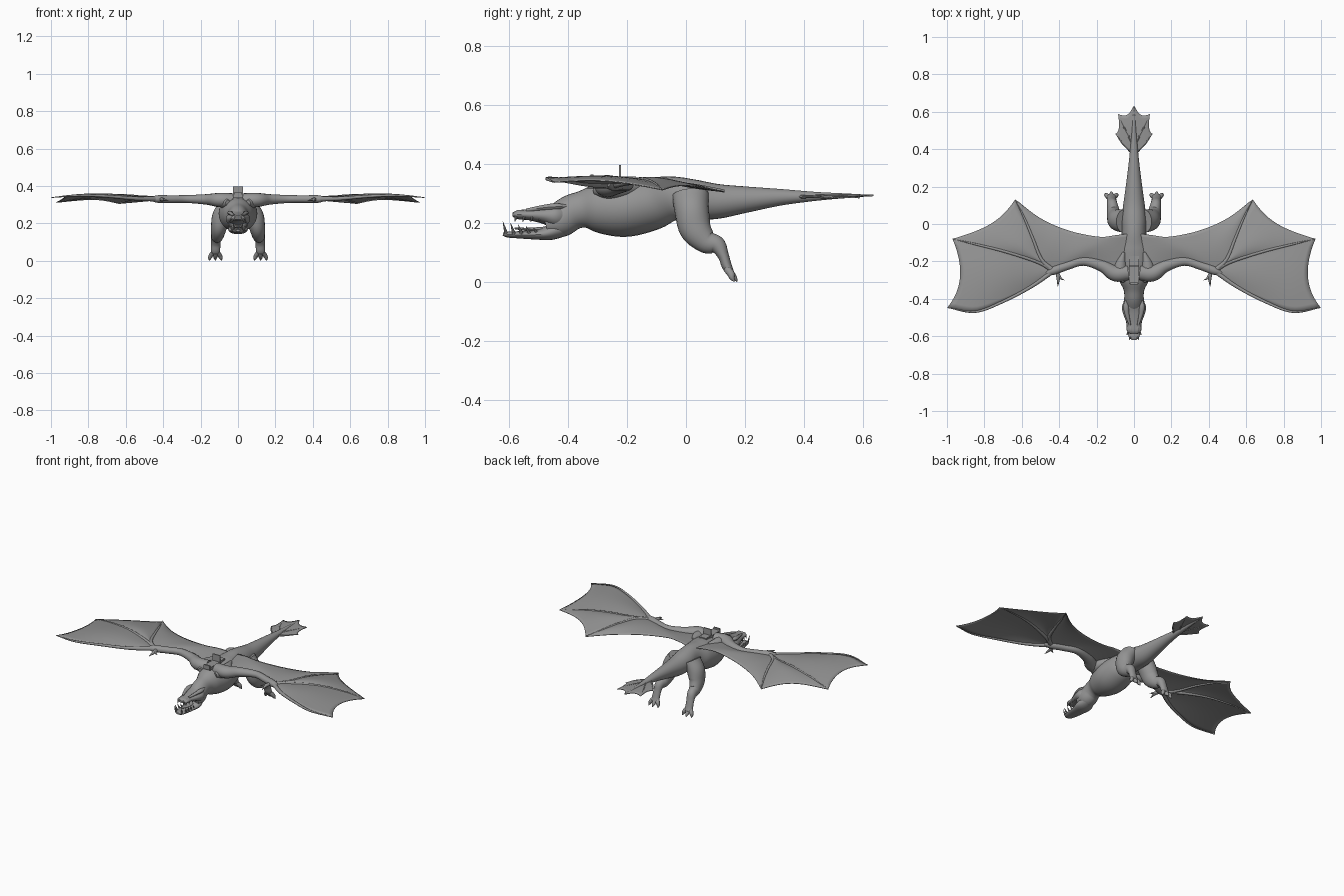
import bpy, bmesh, math
from mathutils import Vector

# dark grey hide used on every part
hide = bpy.data.materials.new("dark_grey")
hide.diffuse_color = (.3, .3, .3, 1)


def spline(pts, t):
    """Catmull-Rom sample of a list of equal-length tuples, t in 0..1."""
    n = len(pts) - 1
    f = min(max(t, 0), 1) * n
    i = min(int(f), n - 1)
    u = f - i
    p1, p2 = pts[i], pts[i + 1]
    p0 = pts[i - 1] if i > 0 else [2 * a - b for a, b in zip(p1, p2)]
    p3 = pts[i + 2] if i + 2 <= n else [2 * b - a for a, b in zip(p1, p2)]
    return [0.5 * (2 * b + (c - a) * u + (2 * a - 5 * b + 4 * c - d) * u * u
                   + (3 * b - a - 3 * c + d) * u ** 3)
            for a, b, c, d in zip(p0, p1, p2, p3)]


def finish(bm, name, mirror=False, thick=0, angle=40):
    bmesh.ops.remove_doubles(bm, verts=bm.verts, dist=1e-5)
    bmesh.ops.recalc_face_normals(bm, faces=bm.faces)
    me = bpy.data.meshes.new(name)
    bm.to_mesh(me)
    bm.free()
    me.materials.append(hide)
    ob = bpy.data.objects.new(name, me)
    bpy.context.collection.objects.link(ob)
    if thick:
        m = ob.modifiers.new("thickness", 'SOLIDIFY')
        m.thickness, m.offset = thick, 0
    if mirror:
        ob.modifiers.new("mirror", 'MIRROR')
    bpy.ops.object.select_all(action='DESELECT')
    ob.select_set(True)
    bpy.context.view_layer.objects.active = ob
    bpy.ops.object.shade_smooth_by_angle(angle=math.radians(angle))
    return ob


def add_tube(bm, pts, ref=(1, 0, 0), steps=6, sides=16):
    """Tapered tube; each point is (x, y, z, radius along ref, other radius)."""
    n = (len(pts) - 1) * steps
    rows = [spline(pts, i / n) for i in range(n + 1)]
    rings = []
    for i, r in enumerate(rows):
        tan = (Vector(rows[min(i + 1, n)][:3]) - Vector(rows[max(i - 1, 0)][:3])).normalized()
        u = Vector(ref)
        u = (u - tan * u.dot(tan)).normalized()
        v = tan.cross(u)
        ring = []
        for k in range(sides):
            a = 2 * math.pi * k / sides
            ring.append(bm.verts.new(Vector(r[:3]) + u * (math.cos(a) * max(r[3], .0005))
                                     + v * (math.sin(a) * max(r[4], .0005))))
        rings.append(ring)
    for a, b in zip(rings, rings[1:]):
        for k in range(sides):
            j = (k + 1) % sides
            bm.faces.new((a[k], a[j], b[j], b[k]))
    bm.faces.new(rings[0])
    bm.faces.new(rings[-1])


def tubes(name, paths, mirror=False, **kw):
    bm = bmesh.new()
    for p in paths:
        add_tube(bm, p, **kw)
    return finish(bm, name, mirror)


def spike(a, b, r):
    m = [(p + q) / 2 for p, q in zip(a, b)]
    return [(*a, r, r), (*m, r * .65, r * .65), (*b, 0, 0)]


def add_panel(bm, a, b, scallop=0, bulge=0, n=20, m=12):
    """Membrane stretched between two splines, with a scalloped far edge."""
    grid = []
    for i in range(n + 1):
        row = []
        for j in range(m + 1):
            s = j / m
            t = i / n * (1 - scallop * 4 * s * (1 - s))
            p = Vector(spline(a, t)).lerp(Vector(spline(b, t)), s)
            p.z += bulge * math.sin(math.pi * s) * math.sin(math.pi * t * .8)
            row.append(bm.verts.new(p))
        grid.append(row)
    for i in range(n):
        for j in range(m):
            bm.faces.new((grid[i][j], grid[i + 1][j], grid[i + 1][j + 1], grid[i][j + 1]))


# body, neck and tail in one tapered tube: (y, z, half width, half height)
body = [(-.475, .195, .046, .040), (-.43, .208, .056, .058), (-.39, .234, .052, .060),
        (-.35, .246, .056, .063), (-.30, .25, .080, .083), (-.21, .25, .103, .097),
        (-.12, .265, .094, .091), (-.05, .282, .066, .076), (.02, .28, .066, .068),
        (.10, .273, .058, .060), (.20, .279, .044, .045), (.32, .287, .029, .028),
        (.44, .290, .017, .015), (.54, .292, .009, .008), (.63, .293, .002, .002)]
tubes("body", [[(0, *s) for s in body]], sides=28)

# head: skull with upper jaw, lower jaw, tongue
tubes("upper_head", [[(0, *s) for s in [
    (-.40, .225, .044, .042), (-.44, .223, .064, .044), (-.48, .226, .058, .030),
    (-.53, .228, .040, .019), (-.57, .228, .038, .015), (-.588, .228, .020, .006)]]], sides=20)
tubes("lower_jaw", [[(0, *s) for s in [
    (-.41, .190, .040, .034), (-.46, .168, .052, .026), (-.51, .160, .044, .016),
    (-.57, .160, .036, .012), (-.605, .161, .028, .010), (-.62, .162, .012, .005)]]], sides=20)
tubes("tongue", [[(0, -.45, .18, .02, .01), (0, -.53, .178, .018, .006), (0, -.58, .182, .005, .003)]])
tubes("brows", [[(.022, -.54, .243, .006, .006), (.038, -.48, .252, .012, .010),
                 (.042, -.44, .255, .015, .012), (.042, -.40, .258, .003, .003)]], True, sides=10)
tubes("nostrils", [[(.016, -.585, .232, .004, .004), (.018, -.565, .236, .010, .008),
                    (.016, -.535, .238, .004, .004)]], True, sides=10)

# teeth along both jaws
teeth = []
for i in range(5):
    y = -.608 + i * .026
    x = .020 + .012 * min(i, 1)
    h = .042 - .005 * i
    teeth.append(spike((x, y, .163), (x + .007, y - .012, .163 + h), .006))
for i in range(4):
    y = -.575 + i * .027
    teeth.append(spike((.028 + .004 * i, y, .222), (.03 + .004 * i, y - .004, .203), .005))
tubes("teeth", teeth, True, sides=8, steps=2)

# hind legs with toes
tubes("hind_leg", [[(.055, .015, .295, .045, .062), (.085, .020, .24, .052, .058),
                    (.102, .032, .18, .043, .054), (.110, .068, .137, .034, .040),
                    (.116, .105, .125, .028, .030), (.119, .126, .090, .025, .019),
                    (.120, .138, .055, .025, .017), (.121, .152, .030, .026, .012)]],
      True, sides=20)
tubes("toes", [[(.121 + d * .4, .138, .045, .012, .013), (.121 + d * .8, .152, .028, .012, .013),
                (.121 + d, .160 + e, .014, .009, .009), (.121 + d * 1.1, .168 + e, .001, .001, .001)]
               for d, e in ((-.030, -.004), (0, .005), (.030, -.004))], True, sides=10)

# wing skeleton lines
arm = [(.03, -.26, .325), (.10, -.265, .325), (.17, -.225, .328), (.27, -.20, .330),
       (.36, -.225, .330), (.43, -.25, .330)]
wrist = arm[-1]
finger1 = [wrist, (.55, -.335, .333), (.70, -.415, .345), (.85, -.470, .350), (.998, -.447, .338)]
finger2 = [wrist, (.51, -.205, .336), (.68, -.15, .347), (.84, -.110, .335), (.97, -.08, .312)]
finger3 = [wrist, (.495, -.19, .338), (.54, -.08, .338), (.585, .03, .325), (.635, .13, .305)]
trailing = [(.02, -.05, .340), (.10, -.06, .348), (.19, -.068, .345), (.35, -.035, .332),
            (.50, .03, .318), (.635, .13, .305)]

# wing membranes
bm = bmesh.new()
add_panel(bm, finger1, finger2, .10, .012)
add_panel(bm, finger2, finger3, .10, .012)
add_panel(bm, arm + finger3[1:], trailing, 0, .010, n=36)
finish(bm, "wing_membrane", True, .004, 60)

# wing arm and fingers
radii = [.036, .038, .028, .021, .020, .020]
tubes("wing_arm", [[(*p, r, r * 1.1) for p, r in zip(arm + [(.47, -.265, .331)],
                                                     radii + [.008])]], True, ref=(0, 0, 1))
tubes("wing_fingers", [[(*p, r, r) for p, r in zip(f, (.014, .010, .008, .006, .002))]
                       for f in (finger1, finger2, finger3)], True, ref=(0, 0, 1), sides=10)
tubes("wing_claws", [[(.41, -.255, .328, .011, .011), (.405, -.295, .326, .009, .009),
                      (.408, -.335, .318, .001, .001)],
                     [(.41, -.26, .328, .010, .010), (.392, -.290, .326, .006, .006),
                      (.372, -.300, .322, .001, .001)]], True, ref=(0, 0, 1), sides=10)
tubes("shoulder", [[(.055, -.31, .31, .012, .015), (.07, -.27, .315, .034, .034),
                    (.072, -.22, .318, .034, .034), (.055, -.15, .325, .01, .02)]], True)

# tail fin with ribs
ribs = [[(.010, .37, .288), (.022, .385, .288), (.032, .40, .288)],
        [(.010, .38, .289), (.06, .43, .289), (.098, .482, .284)],
        [(.008, .43, .291), (.05, .51, .291), (.085, .588, .286)],
        [(0, .45, .293), (0, .54, .294), (0, .634, .293)]]
bm = bmesh.new()
for a, b in zip(ribs, ribs[1:]):
    add_panel(bm, a, b, .16, 0, 8, 8)
finish(bm, "tail_fin", True, .005)
tubes("tail_fin_ribs", [[(*p, r, r) for p, r in zip(f, (.006, .005, .001))]
                        for f in ribs[1:3]], True, ref=(0, 0, 1), sides=8)

# saddle: base pad, back rest, front plate and rear pad
bm = bmesh.new()
for (x, y, z), (sx, sy, sz) in [((0, -.245, .345), (.052, .15, .018)),
                                ((0, -.223, .37), (.054, .007, .052)),
                                ((0, -.318, .35), (.044, .010, .028)),
                                ((0, -.195, .352), (.050, .05, .010))]:
    vs = bmesh.ops.create_cube(bm, size=1)["verts"]
    bmesh.ops.scale(bm, vec=(sx, sy, sz), verts=vs)
    bmesh.ops.translate(bm, vec=(x, y, z), verts=vs)
finish(bm, "saddle")
